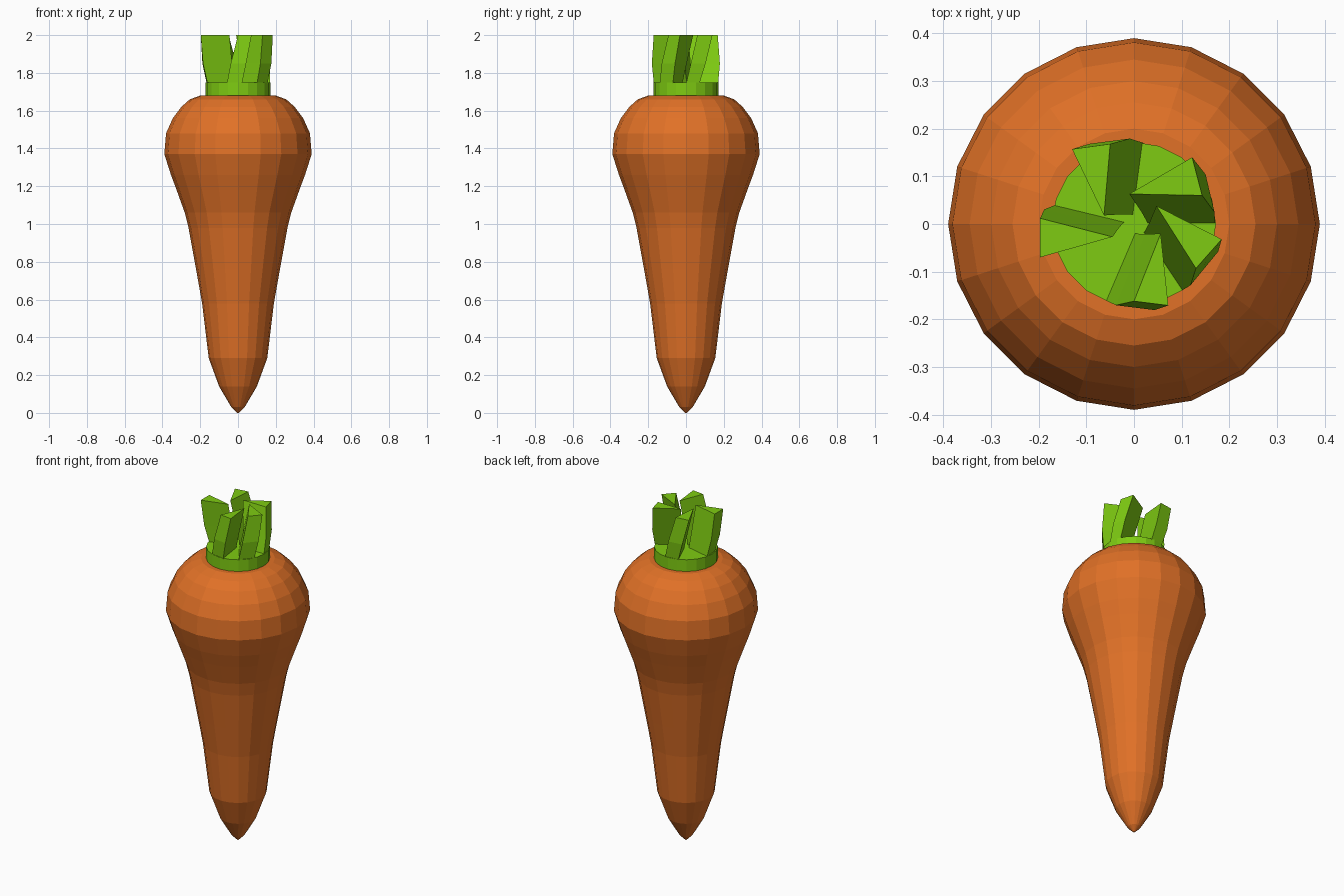
import bpy, bmesh, math
from mathutils import Vector

if "Cube" in bpy.data.objects:
    bpy.data.objects.remove(bpy.data.objects["Cube"])


def material(name, rgb):
    m = bpy.data.materials.new(name)
    m.diffuse_color = (*rgb, 1.0)
    m.use_nodes = True
    m.node_tree.nodes["Principled BSDF"].inputs["Base Color"].default_value = m.diffuse_color
    return m


orange = material("carrot orange", (0.75, 0.165, 0.02))
green = material("leaf green", (0.21, 0.60, 0.006))


def finish(bm, name, mat):
    bmesh.ops.recalc_face_normals(bm, faces=bm.faces)
    mesh = bpy.data.meshes.new(name)
    bm.to_mesh(mesh)
    bm.free()
    mesh.materials.append(mat)
    ob = bpy.data.objects.new(name, mesh)
    bpy.context.collection.objects.link(ob)
    return ob


def loft(name, rings, mat):
    """Skin a stack of equal-length point rings and cap both ends."""
    bm = bmesh.new()
    loops = [[bm.verts.new(p) for p in ring] for ring in rings]
    n = len(rings[0])
    for a, b in zip(loops, loops[1:]):
        for i in range(n):
            j = (i + 1) % n
            bm.faces.new((a[i], a[j], b[j], b[i]))
    bm.faces.new(loops[0][::-1])
    bm.faces.new(loops[-1])
    return finish(bm, name, mat)


def lathe(name, profile, mat, sides=20):
    step = math.tau / sides
    return loft(name, [[(r * math.cos(i * step), r * math.sin(i * step), z)
                        for i in range(sides)] for r, z in profile], mat)


# Root: 20-sided lathed profile (radius, height)
lathe("carrot_root", [
    (0.004, 0.0), (0.035, 0.03), (0.10, 0.14), (0.155, 0.29), (0.19, 0.58),
    (0.222, 0.76), (0.262, 0.98), (0.282, 1.06), (0.325, 1.18), (0.355, 1.26),
    (0.39, 1.37), (0.381, 1.48), (0.345, 1.56), (0.30, 1.62), (0.255, 1.66),
    (0.20, 1.68)], orange)

# Crown: short green disc the stalks grow from
lathe("leaf_crown", [(0.172, 1.67), (0.172, 1.75)], green)

# Stalks: twisted wedges, (inner tip, outer a, outer b) at the base and the top
stalks = [
    ([(0.00, 0.02), (0.02, 0.17), (-0.06, 0.16)],
     [(-0.063, 0.018), (-0.05, 0.168), (-0.13, 0.157)]),
    ([(0.03, 0.00), (0.17, 0.00), (0.155, 0.07)],
     [(-0.01, 0.063), (0.143, 0.06), (0.122, 0.14)]),
    ([(0.02, -0.02), (0.10, -0.14), (0.155, -0.07)],
     [(0.047, 0.038), (0.13, -0.093), (0.184, -0.032)]),
    ([(0.00, -0.02), (-0.06, -0.16), (0.02, -0.17)],
     [(0.056, -0.02), (0.00, -0.162), (0.072, -0.171)]),
    ([(-0.02, 0.005), (-0.165, 0.04), (-0.16, -0.04)],
     [(-0.045, -0.027), (-0.197, 0.012), (-0.197, -0.07)]),
]
for k, (base, top) in enumerate(stalks):
    mid = [(Vector(a) * 0.6 + Vector(b) * 0.4) * 1.06 for a, b in zip(base, top)]
    rings = [[(p[0], p[1], z) for p in ring]
             for ring, z in ((base, 1.74), (mid, 1.85), (top, 2.0))]
    loft(f"leaf_stalk_{k + 1}", rings, green)
